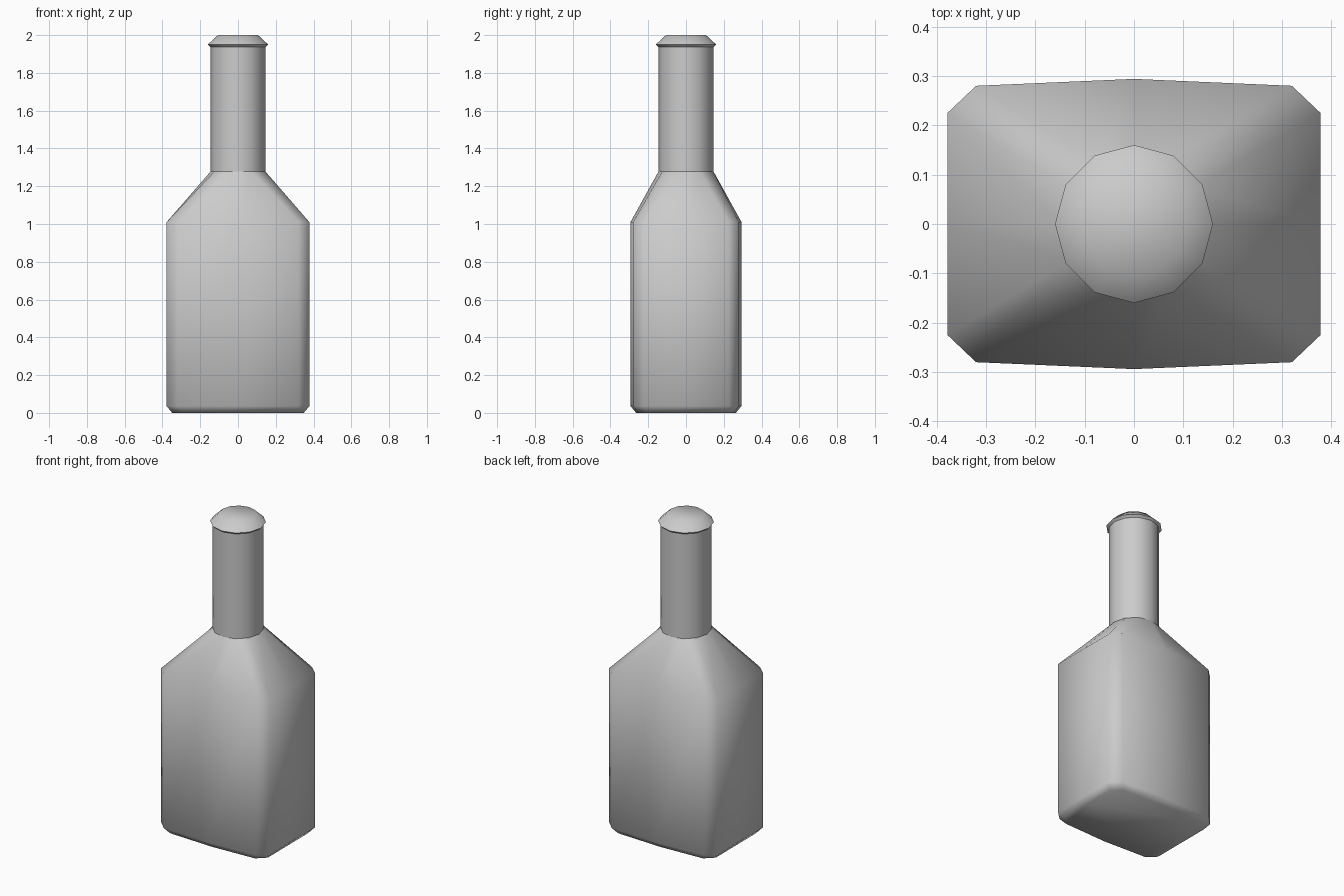
import bpy, bmesh, math

if "Cube" in bpy.data.objects:
    bpy.data.objects.remove(bpy.data.objects["Cube"])

N = 12


def circle(r, z):
    return [(r * math.cos(2 * math.pi * i / N), r * math.sin(2 * math.pi * i / N), z)
            for i in range(N)]


def body_ring(z, inset=0.0):
    # One quarter of the rounded-rectangle section, mirrored to all four
    q = [(0.378, 0.0), (0.378, 0.225), (0.32, 0.28), (0.0, 0.294)]
    half = q + [(-x, y) for x, y in q[-2::-1]]
    full = half + [(x, -y) for x, y in half[-2:0:-1]]
    sx, sy = 1 - inset / 0.378, 1 - inset / 0.294
    return [(x * sx, y * sy, z) for x, y in full]


def loft(name, rings, bottom=False, top=False):
    bm = bmesh.new()
    loops = [[bm.verts.new(p) for p in ring] for ring in rings]
    for a, b in zip(loops, loops[1:]):
        for i in range(N):
            j = (i + 1) % N
            bm.faces.new((a[i], a[j], b[j], b[i]))
    if bottom:
        bm.faces.new(loops[0][::-1])
    if top:
        bm.faces.new(loops[-1])
    for f in bm.faces:
        f.smooth = True
    mesh = bpy.data.meshes.new(name)
    bm.to_mesh(mesh)
    bm.free()
    obj = bpy.data.objects.new(name, mesh)
    bpy.context.collection.objects.link(obj)
    return obj


# Bottle body with bevelled base and shoulders tapering into the neck
loft("bottle_body", [body_ring(0.0, 0.03), body_ring(0.036), body_ring(1.01),
                     circle(0.146, 1.277)], bottom=True)

# Straight neck
loft("bottle_neck", [circle(0.146, 1.277), circle(0.146, 1.937)])

# Lip under the stopper, then the bevelled stopper
loft("stopper_lip", [circle(0.146, 1.937), circle(0.16, 1.95)])
loft("stopper", [circle(0.16, 1.95), circle(0.106, 2.0)], top=True)
